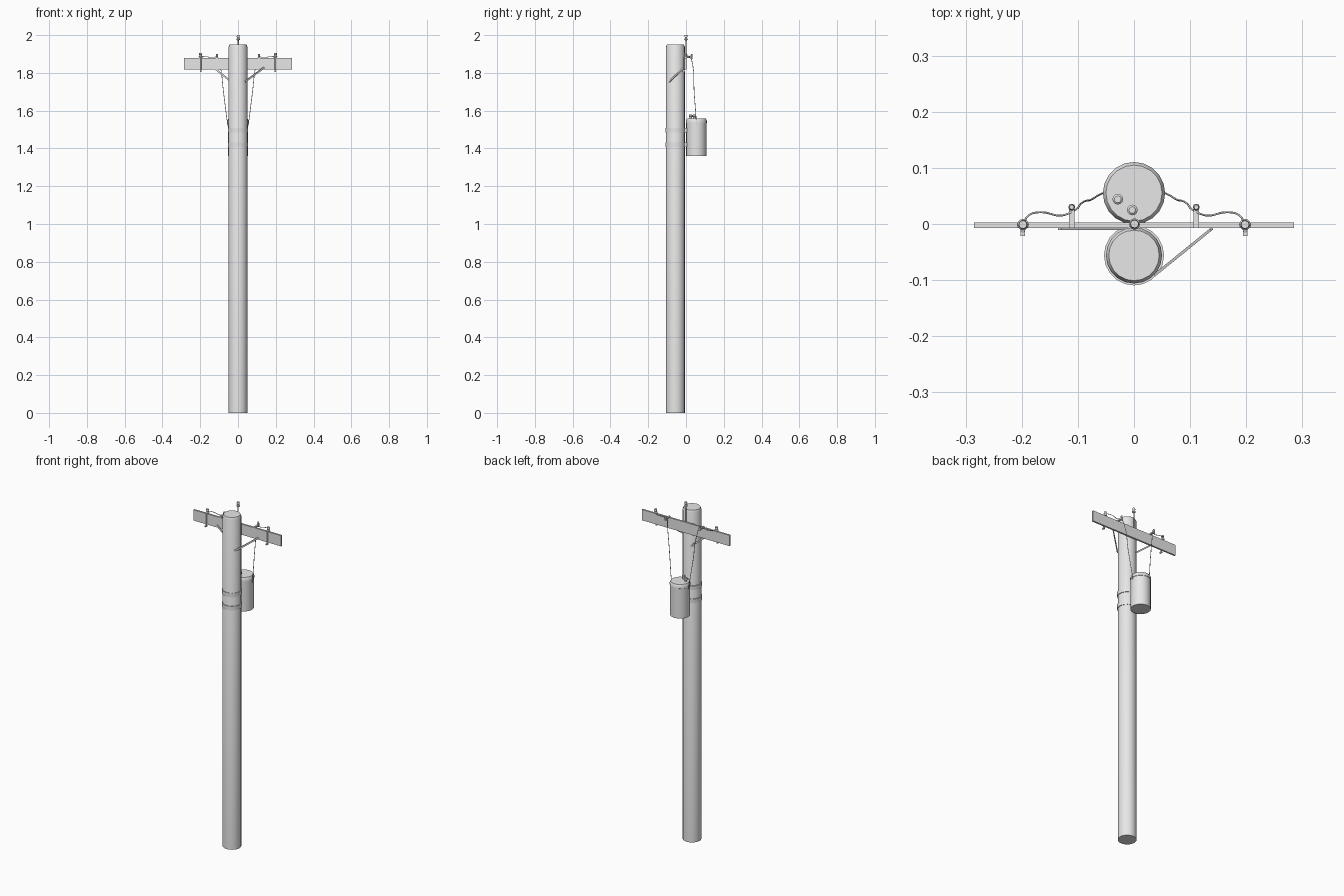
import bpy, bmesh, math
from mathutils import Vector

cube = bpy.data.objects.get("Cube")
if cube:
    bpy.data.objects.remove(cube, do_unlink=True)

grey = bpy.data.materials.new("plain_grey")
grey.use_nodes = True
colour = (0.8, 0.8, 0.8, 1)
grey.diffuse_color = colour
grey.node_tree.nodes["Principled BSDF"].inputs["Base Color"].default_value = colour


def finish(name, bm, smooth=True):
    bmesh.ops.recalc_face_normals(bm, faces=bm.faces)
    mesh = bpy.data.meshes.new(name)
    bm.to_mesh(mesh)
    bm.free()
    mesh.materials.append(grey)
    obj = bpy.data.objects.new(name, mesh)
    bpy.context.collection.objects.link(obj)
    if smooth:
        bpy.ops.object.select_all(action='DESELECT')
        obj.select_set(True)
        bpy.context.view_layer.objects.active = obj
        bpy.ops.object.shade_smooth_by_angle(angle=math.radians(35))
    return obj


def lathe(name, x, y, profile, sides=20):
    """Closed turned solid from (radius, height) pairs, bottom to top."""
    bm = bmesh.new()
    rings = []
    for r, z in profile:
        rings.append([bm.verts.new((x + r * math.cos(math.tau * i / sides),
                                    y + r * math.sin(math.tau * i / sides), z))
                      for i in range(sides)])
    for a, b in zip(rings, rings[1:]):
        for i in range(sides):
            j = (i + 1) % sides
            bm.faces.new((a[i], a[j], b[j], b[i]))
    bm.faces.new(rings[0][::-1])
    bm.faces.new(rings[-1])
    return finish(name, bm)


def box(name, low, high):
    bm = bmesh.new()
    bmesh.ops.create_cube(bm, size=1)
    low, high = Vector(low), Vector(high)
    for v in bm.verts:
        v.co = (low + high) / 2 + v.co * (high - low)
    return finish(name, bm, False)


def bar(name, start, end, width, depth):
    """Flat strap between two points."""
    start, end = Vector(start), Vector(end)
    bm = bmesh.new()
    bmesh.ops.create_cube(bm, size=1)
    turn = (end - start).to_track_quat('Z', 'Y')
    for v in bm.verts:
        local = Vector((v.co.x * depth, v.co.y * width, v.co.z * (end - start).length))
        v.co = (start + end) / 2 + turn @ local
    return finish(name, bm, False)


def wire(name, points, radius):
    """Smooth cable through a few points, turned into a mesh."""
    curve = bpy.data.curves.new(name, 'CURVE')
    curve.dimensions = '3D'
    curve.bevel_depth = radius
    curve.bevel_resolution = 1
    curve.resolution_u = 5
    curve.use_fill_caps = True
    spline = curve.splines.new('BEZIER')
    spline.bezier_points.add(len(points) - 1)
    for p, co in zip(spline.bezier_points, points):
        p.co = co
        p.handle_left_type = p.handle_right_type = 'AUTO'
    curve.materials.append(grey)
    obj = bpy.data.objects.new(name, curve)
    bpy.context.collection.objects.link(obj)
    bpy.ops.object.select_all(action='DESELECT')
    obj.select_set(True)
    bpy.context.view_layer.objects.active = obj
    bpy.ops.object.convert(target='MESH')


def insulator(name, x, y, z, foot):
    """Pin with a ribbed cap; z is the top of the cap."""
    lathe(name, x, y, [(.003, foot), (.003, z - .028), (.009, z - .026),
                       (.010, z - .02), (.006, z - .016), (.006, z - .012),
                       (.008, z - .009), (.007, z)], 12)


# Pole with chamfered top and mounting bands
POLE_Y, TANK_Y = -.056, .055
lathe("pole", 0, POLE_Y, [(.05, 0), (.05, 1.938), (.045, 1.95)])
for label, z in (("lower", 1.42), ("upper", 1.497)):
    lathe(label + "_band", 0, POLE_Y, [(.0535, z - .012), (.0535, z + .012)])
    box(label + "_tank_bracket", (-.02, -.012, z - .012), (.02, .012, z + .012))

# Crossarm and top pin
box("crossarm", (-.285, -.007, 1.817), (.285, .003, 1.88))
insulator("top_insulator", .001, 0, 2, 1.82)

# Braces from crossarm to pole
bar("left_brace", (.138, -.009, 1.828), (.038, -.09, 1.754), .009, .005)
bar("right_brace", (-.133, -.009, 1.832), (-.02, -.009, 1.74), .009, .004)

# Transformer tank with lid, rim and two bushings
lathe("transformer_tank", 0, TANK_Y, [(.054, 1.36), (.054, 1.535), (.0555, 1.536),
                                      (.0555, 1.548), (.05, 1.558)])
for label, x, y in (("right", -.029, .044), ("centre", -.003, .025)):
    lathe(label + "_bushing", x, y, [(.007, 1.55), (.007, 1.566), (.0095, 1.568),
                                     (.0095, 1.577), (.006, 1.58)], 12)

# Mirrored crossarm hardware
for side, s in (("left", 1), ("right", -1)):
    insulator(side + "_insulator", s * .198, -.001, 1.906, 1.878)
    lathe(side + "_pin_clamp", s * .198, -.011, [(.004, 1.806), (.004, 1.884)], 8)
    box(side + "_pin_strap", (s * .198 - .004, -.021, 1.806),
        (s * .198 + .004, -.006, 1.814))
    box(side + "_cutout_arm", (s * .111 - .005, -.007, 1.878),
        (s * .111 + .005, .035, 1.886))
    lathe(side + "_cutout_knob", s * .111, .03, [(.006, 1.874), (.006, 1.89),
                                                 (.004, 1.9)], 10)
    # Jumper from insulator to cutout, then drop to the tank
    wire(side + "_wire", [(s * .198, 0, 1.893), (s * .187, .016, 1.888),
                          (s * .165, .021, 1.885), (s * .13, .015, 1.882),
                          (s * .11, .022, 1.884), (s * .095, .036, 1.84),
                          (s * .077, .043, 1.7), (s * .058, .054, 1.55),
                          (s * .054, .055, 1.52)], .0017)
